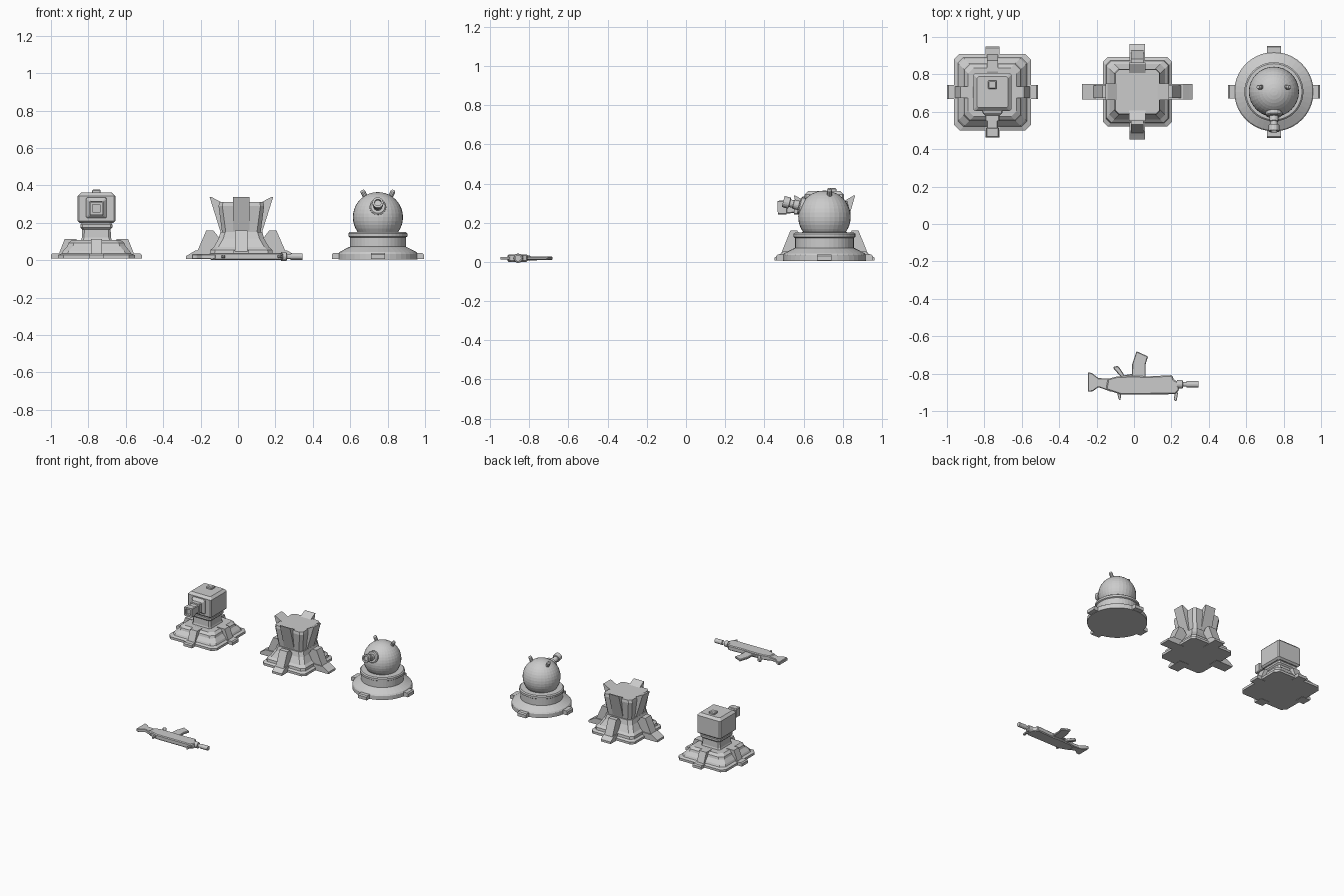
import bpy, bmesh, math
from mathutils import Vector, Matrix


def finish(bm, name):
    bmesh.ops.recalc_face_normals(bm, faces=bm.faces)
    me = bpy.data.meshes.new(name)
    bm.to_mesh(me)
    bm.free()
    ob = bpy.data.objects.new(name, me)
    bpy.context.collection.objects.link(ob)
    return ob


def skin(name, rings, mat=None):
    """Bridge equal-length rings of points and cap both ends."""
    bm = bmesh.new()
    loops = [[bm.verts.new(p) for p in r] for r in rings]
    n = len(loops[0])
    for a, b in zip(loops, loops[1:]):
        for i in range(n):
            j = (i + 1) % n
            bm.faces.new((a[i], a[j], b[j], b[i]))
    bm.faces.new(loops[0][::-1])
    bm.faces.new(loops[-1])
    if mat:
        bm.transform(mat)
    return finish(bm, name)


def square_stack(name, centre, profile, cut=0.02, mat=None):
    """Stack of square sections (half, height) with clipped corners."""
    rings = []
    for h, z in profile:
        c = min(cut, h * 0.4)
        rings.append([(x, y, z) for x, y in (
            (h, -h + c), (h, h - c), (h - c, h), (-h + c, h),
            (-h, h - c), (-h, -h + c), (-h + c, -h), (h - c, -h))])
    return skin(name, rings, mat or Matrix.Translation(centre))


def round_stack(name, profile, mat, sides=32):
    """Stack of round sections (radius, height)."""
    rings = [[(r * math.cos(2 * math.pi * i / sides),
               r * math.sin(2 * math.pi * i / sides), z)
              for i in range(sides)] for r, z in profile]
    return skin(name, rings, mat)


def four_arms(name, centre, profile, half, y_scale=1.0):
    """Profile (distance, height) given a width, repeated on four sides."""
    for k in range(4):
        s = y_scale if k % 2 else 1.0
        rings = [[(d * s, w, z) for d, z in profile] for w in (-half, half)]
        skin(f"{name}_{k + 1}", rings,
             Matrix.Translation(centre) @ Matrix.Rotation(k * math.pi / 2, 4, 'Z'))


def aim(start, end):
    """Matrix placing local z along start -> end."""
    d = Vector(end) - Vector(start)
    up = Vector((1, 0, 0))
    z = d.normalized()
    y = z.cross(up).normalized()
    m = Matrix((y.cross(z), y, z)).transposed().to_4x4()
    return Matrix.Translation(start) @ m


# ---- square-headed turret ----
A = Vector((-0.757, 0.705, 0))
square_stack("square_turret_base", A, [
    (0.205, 0.01), (0.205, 0.028), (0.185, 0.036), (0.178, 0.05),
    (0.155, 0.075), (0.15, 0.092), (0.13, 0.108)], 0.03)
four_arms("square_turret_leg", A, [
    (0.06, 0.01), (0.2, 0.01), (0.2, 0.036), (0.17, 0.112), (0.11, 0.112), (0.06, 0.09)], 0.03)
four_arms("square_turret_foot", A, [
    (0.17, 0.008), (0.243, 0.008), (0.243, 0.028), (0.235, 0.036), (0.17, 0.036)], 0.037)
square_stack("square_turret_neck", A, [
    (0.085, 0.1), (0.078, 0.12), (0.076, 0.165), (0.086, 0.175),
    (0.086, 0.19), (0.075, 0.205)], 0.012)
square_stack("square_turret_head", A, [
    (0.088, 0.198), (0.101, 0.21), (0.101, 0.343), (0.083, 0.361)], 0.008)
square_stack("square_turret_hatch", A + Vector((0, 0.04, 0)), [
    (0.023, 0.355), (0.023, 0.372), (0.017, 0.378)], 0.003)
# stepped square muzzle
gun = aim(A + Vector((0, -0.095, 0.28)), A + Vector((0, -0.24, 0.277)))
square_stack("square_turret_muzzle", A, [
    (0.056, 0), (0.053, 0.015), (0.038, 0.03), (0.038, 0.058), (0.03, 0.06),
    (0.03, 0.095), (0.035, 0.098), (0.035, 0.142), (0.022, 0.142), (0.022, 0.125)], 0.005, gun)

# ---- finned pedestal ----
B = Vector((0.018, 0.707, 0))
square_stack("pedestal_base", B, [
    (0.185, 0.008), (0.185, 0.026), (0.168, 0.036), (0.165, 0.055),
    (0.148, 0.07), (0.122, 0.115), (0.112, 0.15)], 0.025)
square_stack("pedestal_body", B, [
    (0.102, 0.14), (0.122, 0.29), (0.118, 0.31)], 0.02)
four_arms("pedestal_fin", B, [
    (0.03, 0.14), (0.108, 0.14), (0.17, 0.338), (0.16, 0.338), (0.108, 0.31), (0.03, 0.31)],
    0.044, 0.92)
four_arms("pedestal_leg", B, [
    (0.08, 0.01), (0.245, 0.01), (0.235, 0.05), (0.187, 0.16), (0.15, 0.16), (0.08, 0.07)],
    0.034, 0.93)
four_arms("pedestal_foot", B, [
    (0.15, 0.006), (0.296, 0.006), (0.296, 0.022), (0.275, 0.034), (0.245, 0.052), (0.15, 0.052)],
    0.042, 0.86)

# ---- dome turret ----
C = Vector((0.748, 0.707, 0))
round_stack("dome_base", [
    (0.212, 0.004), (0.212, 0.034), (0.205, 0.044), (0.163, 0.066), (0.15, 0.072),
    (0.15, 0.122), (0.158, 0.127), (0.158, 0.143), (0.15, 0.15), (0.1, 0.152)],
    Matrix.Translation(C), 40)
four_arms("dome_foot", C, [
    (0.17, 0.006), (0.246, 0.006), (0.246, 0.03), (0.238, 0.038), (0.17, 0.038)], 0.037)
bm = bmesh.new()
bmesh.ops.create_uvsphere(bm, u_segments=32, v_segments=20, radius=0.134)
bm.transform(Matrix.Translation(C + Vector((0, 0, 0.23))))
finish(bm, "dome")
# barrel with collar, tilted slightly up
barrel = aim(C + Vector((0, -0.08, 0.275)), C + Vector((0, -0.213, 0.309)))
round_stack("dome_barrel", [
    (0.045, 0), (0.045, 0.046), (0.038, 0.052), (0.024, 0.053), (0.024, 0.08),
    (0.02, 0.082), (0.02, 0.1), (0.029, 0.102), (0.029, 0.135), (0.018, 0.135),
    (0.018, 0.115)], barrel, 16)
for s, side in ((-1, "left"), (1, "right")):
    ear = aim(C + Vector((s * 0.062, 0.025, 0.33)), C + Vector((s * 0.085, 0.025, 0.375)))
    round_stack(f"dome_antenna_{side}", [(0.013, 0), (0.013, 0.04), (0.009, 0.05)], ear, 10)


# ---- rifle lying on its side ----
def slab(name, pts, z0, z1, b=0.004):
    ob = skin(name, [[(x, y, z) for x, y in pts] for z in (z0, z1)])
    m = ob.modifiers.new("bevel", 'BEVEL')
    m.width = b
    m.segments = 1
    m.limit_method = 'ANGLE'


slab("rifle_stock", [(-0.247, -0.897), (-0.247, -0.792), (-0.225, -0.797), (-0.19, -0.824),
                     (-0.12, -0.827), (-0.12, -0.898), (-0.19, -0.872), (-0.222, -0.895)],
     0.006, 0.032)
slab("rifle_body", [(-0.15, -0.885), (-0.14, -0.828), (-0.09, -0.815), (0.0, -0.812),
                    (0.07, -0.815), (0.205, -0.808), (0.213, -0.832), (0.24, -0.845),
                    (0.24, -0.89), (0.22, -0.91), (-0.07, -0.912)], 0.0, 0.038, 0.006)
slab("rifle_grip", [(-0.068, -0.82), (-0.11, -0.772), (-0.108, -0.762), (-0.085, -0.759),
                    (-0.064, -0.788), (-0.045, -0.82)], 0.006, 0.028)
slab("rifle_trigger_guard", [(-0.05, -0.82), (-0.05, -0.808), (0.0, -0.8), (0.0, -0.82)],
     0.012, 0.024, 0.002)
slab("rifle_magazine", [(-0.012, -0.82), (-0.01, -0.75), (0.013, -0.68), (0.075, -0.708),
                        (0.062, -0.75), (0.062, -0.82)], 0.01, 0.027)
slab("rifle_rear_sight", [(-0.09, -0.905), (-0.08, -0.942), (-0.072, -0.942), (-0.068, -0.905)],
     0.012, 0.026, 0.002)
slab("rifle_front_sight", [(0.22, -0.9), (0.212, -0.935), (0.22, -0.948), (0.228, -0.945),
                           (0.236, -0.9)], 0.012, 0.026, 0.002)
round_stack("rifle_barrel", [
    (0.024, 0), (0.022, 0.03), (0.012, 0.032), (0.012, 0.05), (0.017, 0.052), (0.017, 0.115)],
    Matrix.Translation((0.23, -0.857, 0.019)) @ Matrix.Rotation(math.pi / 2, 4, 'Y'), 12)
